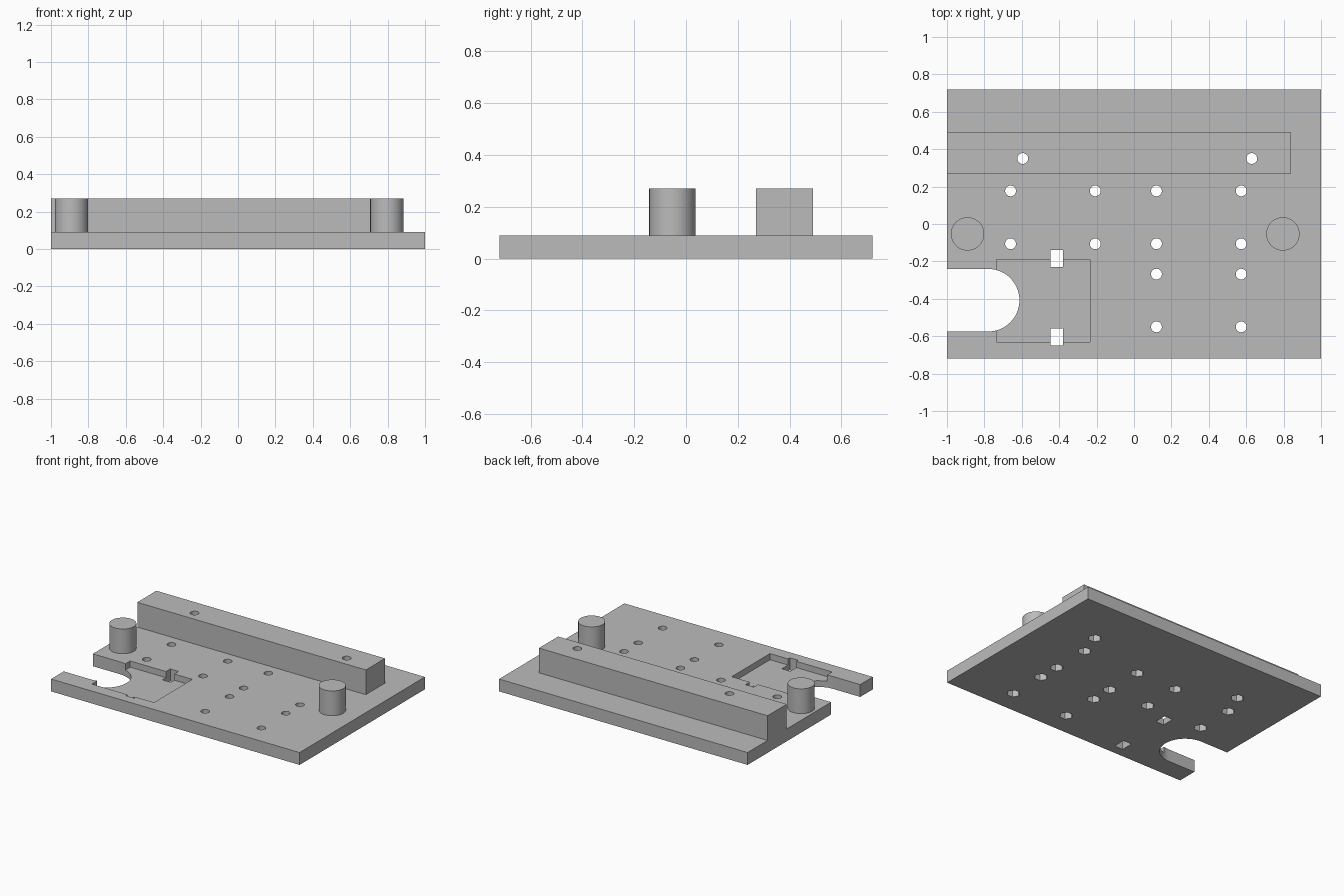
import bpy
import math

if "Cube" in bpy.data.objects:
    bpy.data.objects.remove(bpy.data.objects["Cube"], do_unlink=True)

# Single plain grey material
grey = bpy.data.materials.new("plain_grey")
grey.use_nodes = True
grey.diffuse_color = (0.5, 0.5, 0.5, 1)
grey.node_tree.nodes["Principled BSDF"].inputs["Base Color"].default_value = (0.5, 0.5, 0.5, 1)


def box(name, x0, x1, y0, y1, z0, z1):
    bpy.ops.mesh.primitive_cube_add(
        size=1, location=((x0 + x1) / 2, (y0 + y1) / 2, (z0 + z1) / 2))
    ob = bpy.context.object
    ob.name = name
    ob.scale = (x1 - x0, y1 - y0, z1 - z0)
    bpy.ops.object.transform_apply(location=True, rotation=False, scale=True)
    ob.data.materials.append(grey)
    return ob


def prism(name, x, y, radius, z0, z1, sides, turn=0):
    bpy.ops.mesh.primitive_cylinder_add(
        vertices=sides, radius=radius, depth=z1 - z0,
        location=(x, y, (z0 + z1) / 2), rotation=(0, 0, turn))
    ob = bpy.context.object
    ob.name = name
    bpy.ops.object.transform_apply(location=True, rotation=True, scale=True)
    ob.data.materials.append(grey)
    return ob


def cut(target, cutter):
    mod = target.modifiers.new("cut", "BOOLEAN")
    mod.operation = "DIFFERENCE"
    mod.solver = "EXACT"
    mod.object = cutter
    bpy.context.view_layer.objects.active = target
    bpy.ops.object.modifier_apply(modifier=mod.name)
    bpy.data.objects.remove(cutter, do_unlink=True)


def smooth(ob):
    bpy.ops.object.select_all(action="DESELECT")
    ob.select_set(True)
    bpy.context.view_layer.objects.active = ob
    bpy.ops.object.shade_smooth_by_angle(angle=math.radians(30))


TOP, HIGH = 0.09, 0.27
plate = box("base_plate", -1, 1, -0.72, 0.72, 0, TOP)
bar = box("raised_bar", -1, 0.84, 0.27, 0.49, TOP, HIGH)

# Shallow pocket, round-ended side notch and two strap slots
cut(plate, box("pocket_cutter", -0.735, -0.235, -0.63, -0.19, 0.045, 0.2))
cut(plate, box("notch_cutter", -1.2, -0.78, -0.575, -0.24, -0.1, 0.2))
cut(plate, prism("notch_end_cutter", -0.78, -0.4075, 0.1675, -0.1, 0.2, 64))
for y0, y1 in ((-0.23, -0.14), (-0.65, -0.56)):
    cut(plate, box("slot_cutter", -0.447, -0.38, y0, y1, -0.1, 0.2))

# Screw holes with hexagonal nut recesses underneath
bar_holes = [(-0.595, 0.35), (0.63, 0.35)]
plate_holes = [(x, y) for x in (-0.66, -0.207, 0.12, 0.573) for y in (0.177, -0.106)]
plate_holes += [(x, y) for x in (0.12, 0.573) for y in (-0.268, -0.55)]
for x, y in bar_holes + plate_holes:
    cut(plate, prism("hole_cutter", x, y, 0.029, -0.1, 0.2, 32))
    cut(plate, prism("nut_cutter", x, y, 0.045, -0.1, 0.05, 6, math.radians(30)))
for x, y in bar_holes:
    cut(bar, prism("hole_cutter", x, y, 0.029, 0, 0.4, 32))

# Round posts on both sides
posts = [prism(name, x, -0.053, 0.089, TOP, HIGH, 64)
         for name, x in (("right_post", -0.89), ("left_post", 0.796))]

for part in [plate, bar] + posts:
    smooth(part)
